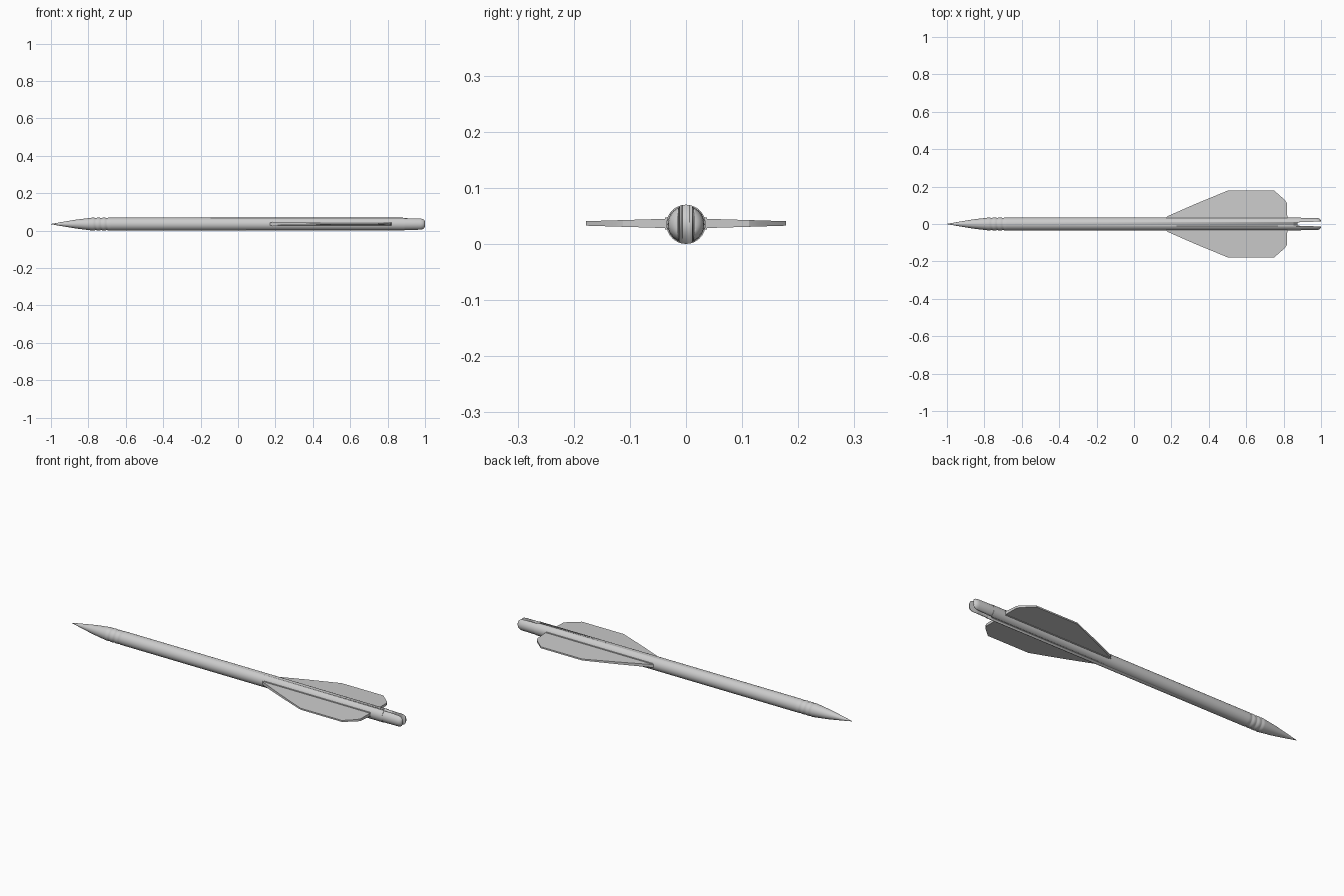
import bpy, bmesh, math

if "Cube" in bpy.data.objects:
    bpy.data.objects.remove(bpy.data.objects["Cube"])

AXIS_Z = 0.035
R = 0.035

mat = bpy.data.materials.new("light grey")
mat.diffuse_color = (0.6, 0.6, 0.6, 1)
mat.use_nodes = True
mat.node_tree.nodes["Principled BSDF"].inputs["Base Color"].default_value = mat.diffuse_color


def make_object(name, bm, angle=30):
    bmesh.ops.recalc_face_normals(bm, faces=bm.faces)
    me = bpy.data.meshes.new(name)
    bm.to_mesh(me)
    bm.free()
    ob = bpy.data.objects.new(name, me)
    bpy.context.collection.objects.link(ob)
    me.materials.append(mat)
    bpy.ops.object.select_all(action='DESELECT')
    bpy.context.view_layer.objects.active = ob
    ob.select_set(True)
    bpy.ops.object.shade_smooth_by_angle(angle=math.radians(angle))
    return ob


def lathe(name, profile, sides=32, angle=30):
    """Revolve (x, radius) points about the long axis and cap both ends."""
    bm = bmesh.new()
    rings = []
    for x, r in profile:
        rings.append([bm.verts.new((x, r * math.cos(2 * math.pi * i / sides),
                                    AXIS_Z + r * math.sin(2 * math.pi * i / sides)))
                      for i in range(sides)])
    for a, b in zip(rings, rings[1:]):
        for i in range(sides):
            j = (i + 1) % sides
            bm.faces.new((a[i], a[j], b[j], b[i]))
    bm.faces.new(rings[0])
    bm.faces.new(rings[-1])
    return make_object(name, bm, angle)


def slab(name, outline, half, mid=AXIS_Z):
    """Closed plate from an xy outline; half(y) gives half the thickness."""
    bm = bmesh.new()
    top = [bm.verts.new((x, y, mid + half(y))) for x, y in outline]
    bot = [bm.verts.new((x, y, mid - half(y))) for x, y in outline]
    bm.faces.new(top)
    bm.faces.new(bot)
    n = len(outline)
    for i in range(n):
        j = (i + 1) % n
        bm.faces.new((top[i], top[j], bot[j], bot[i]))
    return make_object(name, bm)


# pointed head with a ringed collar
head = [(-1.0, 0.0008), (-0.93, 0.013), (-0.86, 0.0245), (-0.78, 0.0342)]
for k in range(3):
    x = -0.77 + 0.03 * k
    head += [(x, 0.035), (x + 0.006, 0.0325), (x + 0.012, 0.0325), (x + 0.018, 0.035)]
head += [(-0.68, 0.035)]
lathe("point", head)

# long shaft
lathe("shaft", [(-0.68, R), (0.89, R)])

# nock with rounded end and string slot
nock = lathe("nock", [(0.885, 0.0335), (0.975, 0.0325), (0.985, 0.031),
                      (0.994, 0.027), (0.999, 0.021), (1.0, 0.016)])
cutter = slab("slot_cutter", [(0.875, -0.006), (0.89, -0.011), (0.94, -0.011), (1.02, -0.015),
                              (1.02, 0.015), (0.94, 0.011), (0.89, 0.011), (0.875, 0.006)],
              lambda y: 0.06)
cutter.hide_render = True
for name in ("nock", "shaft"):
    ob = bpy.data.objects[name]
    mod = ob.modifiers.new("slot", 'BOOLEAN')
    mod.operation = 'DIFFERENCE'
    mod.solver = 'EXACT'
    mod.object = cutter
    bpy.context.view_layer.objects.active = ob
    bpy.ops.object.modifier_apply(modifier=mod.name)
bpy.data.objects.remove(cutter)

# two flat vanes, thicker at the root
vane = [(0.165, 0.028), (0.18, 0.042), (0.33, 0.108), (0.50, 0.178), (0.75, 0.178),
        (0.805, 0.13), (0.817, 0.112), (0.82, 0.028)]
for side, label in ((1, "left"), (-1, "right")):
    slab(label + "_vane", [(x, side * y) for x, y in vane],
         lambda y: 0.0085 - 0.0045 * (abs(y) - 0.028) / 0.15, 0.0365)
    # mounting strip along the shaft
    slab(label + "_vane_base", [(0.17, side * 0.025), (0.185, side * 0.037),
                                (0.82, side * 0.037), (0.82, side * 0.025)],
         lambda y: 0.011, 0.0365)
